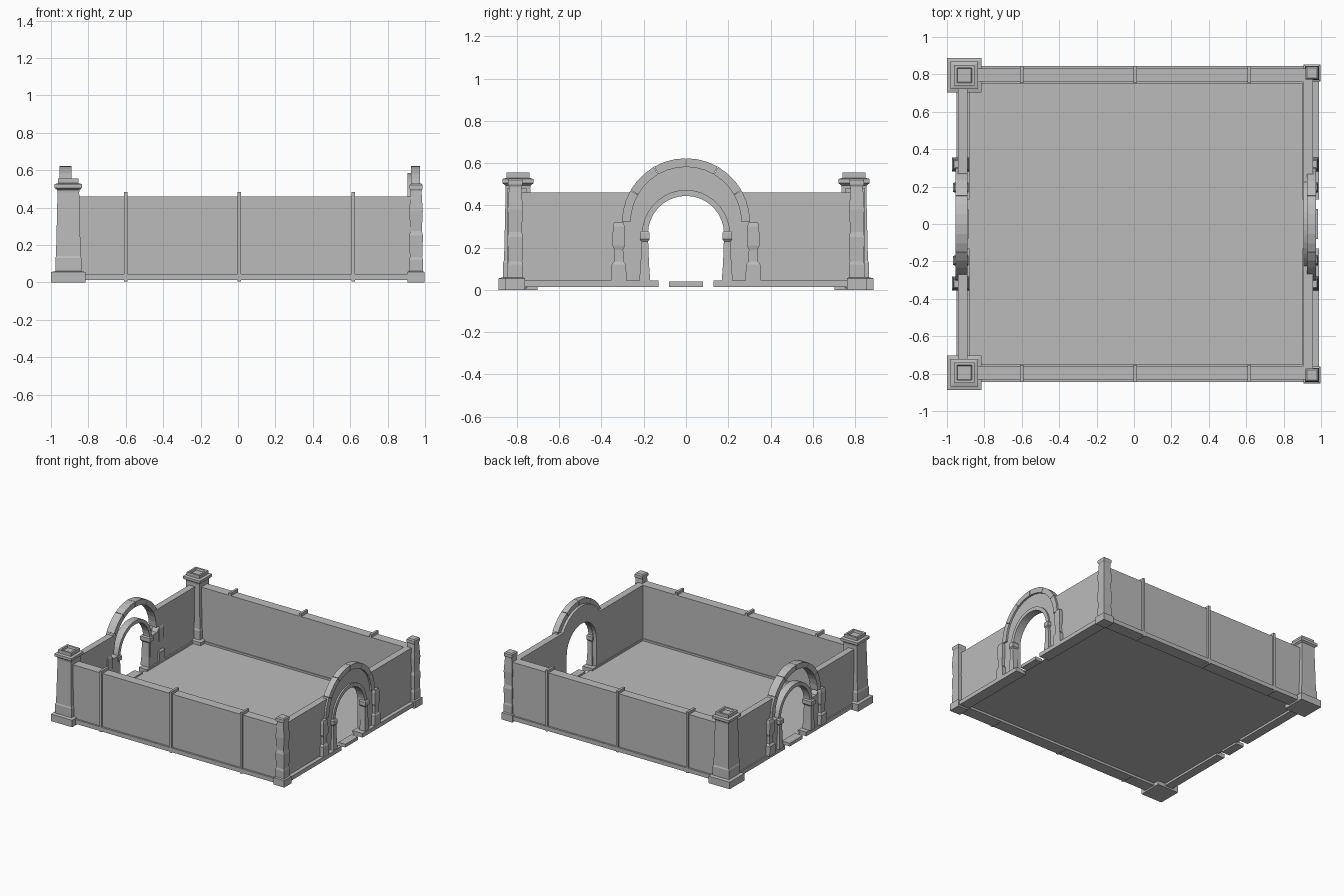
import bpy, bmesh
from math import sin, cos, pi, radians

cube = bpy.data.objects.get("Cube")
if cube:
    bpy.data.objects.remove(cube, do_unlink=True)

stone = bpy.data.materials.new("grey stone")
stone.use_nodes = True
GREY = (0.5, 0.5, 0.5, 1)
stone.diffuse_color = GREY
stone.node_tree.nodes["Principled BSDF"].inputs["Base Color"].default_value = GREY


def finish(bm, name):
    bmesh.ops.recalc_face_normals(bm, faces=bm.faces)
    mesh = bpy.data.meshes.new(name)
    bm.to_mesh(mesh)
    bm.free()
    mesh.materials.append(stone)
    ob = bpy.data.objects.new(name, mesh)
    bpy.context.collection.objects.link(ob)
    return ob


def stack(name, cx, cy, rings):
    """Rectangular tiers: each ring is (half x, half y, z)."""
    bm = bmesh.new()
    loops = []
    for hx, hy, z in rings:
        loops.append([bm.verts.new((cx + sx * hx, cy + sy * hy, z))
                      for sx, sy in ((-1, -1), (1, -1), (1, 1), (-1, 1))])
    for a, b in zip(loops, loops[1:]):
        for i in range(4):
            j = (i + 1) % 4
            bm.faces.new((a[i], a[j], b[j], b[i]))
    bm.faces.new(loops[0])
    bm.faces.new(loops[-1])
    return finish(bm, name)


def box(name, x0, x1, y0, y1, z0, z1):
    hx, hy = (x1 - x0) / 2, (y1 - y0) / 2
    return stack(name, (x0 + x1) / 2, (y0 + y1) / 2, [(hx, hy, z0), (hx, hy, z1)])


def plate(name, outline, x0, x1):
    """Extrude a (y, z) outline along x."""
    bm = bmesh.new()
    face = bm.faces.new([bm.verts.new((x0, y, z)) for y, z in outline])
    out = bmesh.ops.extrude_face_region(bm, geom=[face])
    moved = [v for v in out["geom"] if isinstance(v, bmesh.types.BMVert)]
    bmesh.ops.translate(bm, verts=moved, vec=(x1 - x0, 0, 0))
    return finish(bm, name)


def arc(r, cz, a0, a1, n):
    return [(r * cos(radians(a0 + (a1 - a0) * i / n)),
             cz + r * sin(radians(a0 + (a1 - a0) * i / n))) for i in range(n + 1)]


def arch_ring(name, r0, r1, cz, x0, x1, blocks, n, gap):
    step = 180 / blocks
    for k in range(blocks):
        a, b = k * step + gap, (k + 1) * step - gap
        plate(name, arc(r1, cz, a, b, n) + arc(r0, cz, b, a, n), x0, x1)


# floor sheet
bm = bmesh.new()
bm.faces.new([bm.verts.new(p) for p in
              ((-.9, -.77, .03), (.92, -.77, .03), (.92, .77, .03), (-.9, .77, .03))])
finish(bm, "floor")

SPRING, TOP = .32, .46
for s in (-1, 1):
    # long walls with footing and ribs
    def ybox(name, x0, x1, a, b, z0, z1):
        box(name, x0, x1, min(s * a, s * b), max(s * a, s * b), z0, z1)
    ybox("long_wall", -.9, .95, .758, .832, .03, TOP)
    ybox("long_footing", -.9, .98, .75, .846, .012, .045)
    for x in (-.6, .007, .617):
        ybox("wall_rib", x - .009, x + .009, .755, .845, .005, .482)

    # large corner pillars with stepped, recessed caps
    stack("large_pillar", -.907, s * .795, [(h, h, z) for h, z in (
        (.092, 0), (.092, .055), (.07, .06), (.07, .13), (.066, .14), (.058, .48),
        (.06, .495), (.074, .505), (.074, .525), (.055, .53), (.055, .555),
        (.04, .555), (.036, .54))])
    # small corner pillars
    stack("small_pillar", .952, s * .808, [(h, h, z) for h, z in (
        (.046, 0), (.046, .055), (.036, .06), (.037, .12), (.033, .135), (.037, .25),
        (.031, .275), (.036, .38), (.029, .49), (.035, .5), (.035, .52), (.027, .528))])

    # end wall beside the solid archway
    outline = [(y * s, z) for y, z in
               [(.80, .03), (.80, TOP)] + [(.225, TOP)] + arc(.265, SPRING, 32, 90, 8)
               + arc(.183, .265, 90, 0, 10) + [(.183, .03)]]
    plate("end_wall", outline, .905, .958)
    # end wall beside the open archway, with narrow fill between its columns
    plate("open_end_wall", [(y * s, z) for y, z in (
        (.78, .03), (.78, TOP), (.27, TOP), (.30, SPRING), (.27, .28),
        (.19, .28), (.19, .03))], -.94, -.89)

    # end footings, split at the doorway
    for x0, x1 in ((.90, .988), (-.95, -.88)):
        ybox("end_footing", x0, x1, .13, .80, .013, .045)

    # columns of both archways
    for cx, hx in ((.957, .030), (-.926, .047)):
        k = .75
        stack("outer_column", cx, s * .318, [
            (hx, .037, .045), (hx, .034, .12), (hx * k, .022, .135), (hx * k, .021, .19),
            (hx * .9, .030, .21), (hx * .9, .028, .30), (hx * k, .022, SPRING)])
        stack("inner_column", cx, s * .195, [
            (hx * .8, .026, .045), (hx * .7, .020, .12), (hx * .65, .016, .23),
            (hx * .9, .023, .24), (hx * .9, .023, .27), (hx * .7, .016, .28)])

# arches and door sills
for x0, x1 in ((.925, .972), (-.955, -.89)):
    arch_ring("outer_arch", .262, .303, SPRING, x0, x1, 6, 3, .25)
    arch_ring("inner_arch", .18, .208, .265, x0 + .008, x1 - .002, 1, 18, 0)
box("door_sill", .925, .985, -.08, .08, .015, .04)
box("door_sill", -.955, -.885, -.08, .08, .015, .04)
